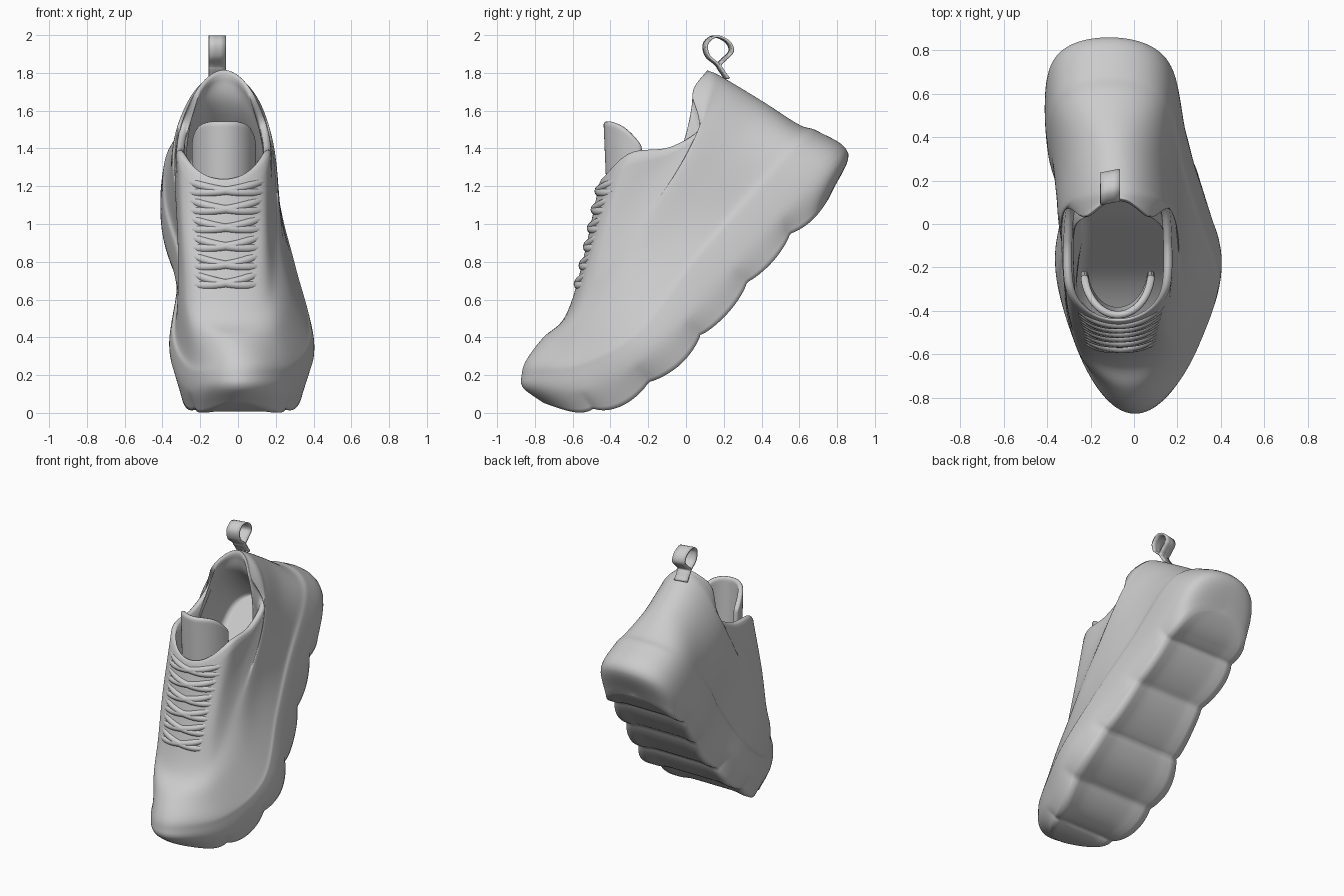
import bpy, bmesh, math
from mathutils import Vector
from mathutils.bvhtree import BVHTree

if "Cube" in bpy.data.objects:
    bpy.data.objects.remove(bpy.data.objects["Cube"])


def spline(pts, t):
    """Catmull-Rom through pts, t in 0..len-1"""
    n = len(pts)
    i = max(0, min(int(t), n - 2))
    f = t - i
    b, c = pts[i], pts[i + 1]
    a = pts[i - 1] if i > 0 else 2 * b - c
    d = pts[i + 2] if i + 2 < n else 2 * c - b
    return 0.5 * (2 * b + (c - a) * f + (2 * a - 5 * b + 4 * c - d) * f * f
                  + (3 * b - a - 3 * c + d) * f ** 3)


def make_object(name, bm):
    bmesh.ops.remove_doubles(bm, verts=bm.verts, dist=0.0004)
    bmesh.ops.recalc_face_normals(bm, faces=bm.faces)
    for f in bm.faces:
        f.smooth = True
    me = bpy.data.meshes.new(name)
    bm.to_mesh(me)
    ob = bpy.data.objects.new(name, me)
    bpy.context.collection.objects.link(ob)
    return ob


def grid(rows, closed=False):
    bm = bmesh.new()
    vs = [[bm.verts.new(p) for p in r] for r in rows]
    n = len(rows[0])
    for a, b in zip(vs, vs[1:]):
        for j in range(n if closed else n - 1):
            k = (j + 1) % n
            bm.faces.new((a[j], a[k], b[k], b[j]))
    return bm


# Rings around the foot, heel to toe: side path (y, z), half widths, axis shift
SOLE_W = [.30, .32, .32, .385, .335, .28]
SOLE_X = [-.115, -.085, -.005, .02, .015, .005]
SOLE = [
    ([(.77, 1.12), (.53, .88), (.25, .56), (-.06, .23), (-.42, .005), (-.74, .03)], .92),
    ([(.86, 1.37), (.44, .98), (.15, .66), (-.16, .34), (-.50, .13), (-.86, .13)], 1.0),
    ([(.70, 1.49), (.32, 1.09), (.04, .77), (-.24, .42), (-.55, .23), (-.87, .20)], .97),
    ([(.60, 1.525), (.28, 1.14), (0, .81), (-.27, .46), (-.57, .29), (-.845, .28)], .91)]
UPPER = [
    ([(.42, 1.64), (.16, 1.27), (-.11, .94), (-.35, .64), (-.60, .44), (-.755, .40)],
     [.26, .285, .275, .30, .26, .20], .4),
    ([(.24, 1.75), (.06, 1.43), (-.14, 1.13), (-.33, .87), (-.52, .64), (-.64, .51)],
     [.21, .27, .27, .265, .235, .19], .75),
    ([(.16, 1.795), (.09, 1.59), (.02, 1.35), (-.18, 1.18), (-.43, .97), (-.555, .77)],
     [.15, .22, .26, .26, .235, .19], .95),
    ([(.12, 1.81), (.035, 1.68), (.085, 1.51), (-.08, 1.395), (-.30, 1.36), (-.46, 1.21)],
     [.10, .165, .23, .25, .245, .19], 1)]
POWER = [3, 3, 3, 3, 3, 4.5, 5, 6]

rings = [[Vector((y, z, x, w * f)) for (y, z), w, x in zip(path, SOLE_W, SOLE_X)]
         for path, f in SOLE]
rings += [[Vector((y, z, x * (1 - b) - .075 * b, w)) for (y, z), w, x in zip(path, ws, SOLE_X)]
          for path, ws, b in UPPER]
# outer rings, then the lining reuses collar and upper rings drawn inward
LAYERS = [(k, 0, 1) for k in range(8)] + [(7, .03, .84), (5, .08, .82), (3, .09, .8)]


def ring_point(layer, s):
    k, inset, scale = layer
    p = spline(rings[k], (inset + (1 - 2 * inset) * s) * 5)
    power = POWER[k] if s > .5 else (13 if k < 4 else 6)
    p[3] *= scale * math.sqrt(max(0, 1 - abs(2 * s - 1) ** power))
    return p


def layer_point(keys, t):
    """outer skin and lining are smooth, joined by a softly domed rim"""
    if t <= 7:
        return spline(keys[:8], t)
    if t >= 8:
        return spline(keys[8:], t - 8)
    p = keys[7].lerp(keys[8], t - 7)
    p[1] += .014 * math.sin(math.pi * (t - 7))
    return p


# Shoe body: sole with lugs, upper and lining in one closed skin
N, SUB, ACROSS, LUGS = 170, 6, 12, 6
rows = []
for i in range(N + 1):
    s = .5 - .5 * math.cos(math.pi * i / N)
    keys = [ring_point(l, s) for l in LAYERS]
    up = (keys[2] - keys[0]).xy.normalized()
    groove = .034 * (1 - abs(math.sin(math.pi * LUGS * s)) ** .7)
    left, right = [], []
    for j in range((len(LAYERS) - 1) * SUB + 1):
        t = j / SUB
        p = layer_point(keys, t)
        d = groove * max(0, 1 - t)
        y, z = p[0] + up.x * d, max(0, p[1] + up.y * d)
        w = max(0, p[3]) * (1 - d * 1.5)
        left.append(Vector((p[2] - w, y, z)))
        right.append(Vector((p[2] + w, y, z)))
    floor = [left[-1].lerp(right[-1], j / ACROSS) for j in range(1, ACROSS)]
    fade = max(0, min(1, 8 * s, 8 * (1 - s) - .3))
    under = []
    for j in range(1, ACROSS):
        q = right[0].lerp(left[0], j / ACROSS)
        pad = .012 * fade * max(0, min(1, 3 * math.sin(math.pi * j / ACROSS) - .7))
        under.append(q + Vector((0, up.x, up.y)) * pad)
    rows.append(left + floor + right[::-1] + under)
body_bm = grid(rows, closed=True)
make_object("shoe_body", body_bm)
body_bm.normal_update()
tree = BVHTree.FromBMesh(body_bm)

# Tongue: curved padded sheet standing in the throat
rows = []
for i in range(17):
    v = i / 16
    row = []
    for j in range(25):
        a = (j / 12 - 1) * 1.5
        back = 1 - math.cos(a)
        top = 1.545 - .15 * back ** 2
        row.append((-.075 + .155 * math.sin(a), -.42 + .2 * back + .02 * (1 - v), 1.08 + (top - 1.08) * v))
    rows.append(row)
tongue = make_object("tongue", grid(rows))
m = tongue.modifiers.new("padding", 'SOLIDIFY')
m.thickness = .035
m.offset = 0
m = tongue.modifiers.new("soften", 'SUBSURF')
m.levels = m.render_levels = 1


def tube(name, pts, r):
    cu = bpy.data.curves.new(name, 'CURVE')
    cu.dimensions = '3D'
    cu.bevel_depth = r
    cu.bevel_resolution = 3
    cu.use_fill_caps = True
    sp = cu.splines.new('POLY')
    sp.points.add(len(pts) - 1)
    for q, p in zip(sp.points, pts):
        q.co = (*p, 1)
    sp.use_smooth = True
    ob = bpy.data.objects.new(name, cu)
    bpy.context.collection.objects.link(ob)


# Laces: crossing bands half sunk into the front of the upper
for n in range(6):
    z0 = 1.175 - n * .098
    slant = .028 * (-1) ** n
    for sign in (1, -1):
        pts = []
        for j in range(21):
            t = j / 10 - 1
            x = -.065 + t * (.19 - n * .005)
            z = z0 + sign * slant * t + .02 * t * t
            hit = tree.ray_cast(Vector((x, -2, z)), Vector((0, 1, 0)))[0]
            if hit and hit.y < -.3:
                pts.append((x, hit.y + .006 + .024 * abs(t) ** 4, z))
        if len(pts) > 2:
            tube("lace_%d_%s" % (n + 1, "a" if sign > 0 else "b"), pts, .023)

# Heel pull loop: thin ribbon
path = [Vector(p) for p in [(.205, 1.77), (.16, 1.84), (.105, 1.89), (.095, 1.955), (.145, 1.993),
                            (.21, 1.965), (.23, 1.915), (.19, 1.87), (.165, 1.835), (.21, 1.77)]]
rows = []
for i in range(55):
    p = spline(path, i / 6)
    rows.append([(-.155 + .03 * k, p.x + .006 * k, p.y) for k in range(4)])
loop = make_object("pull_loop", grid(rows))
m = loop.modifiers.new("thickness", 'SOLIDIFY')
m.thickness = .012
m.offset = 0
